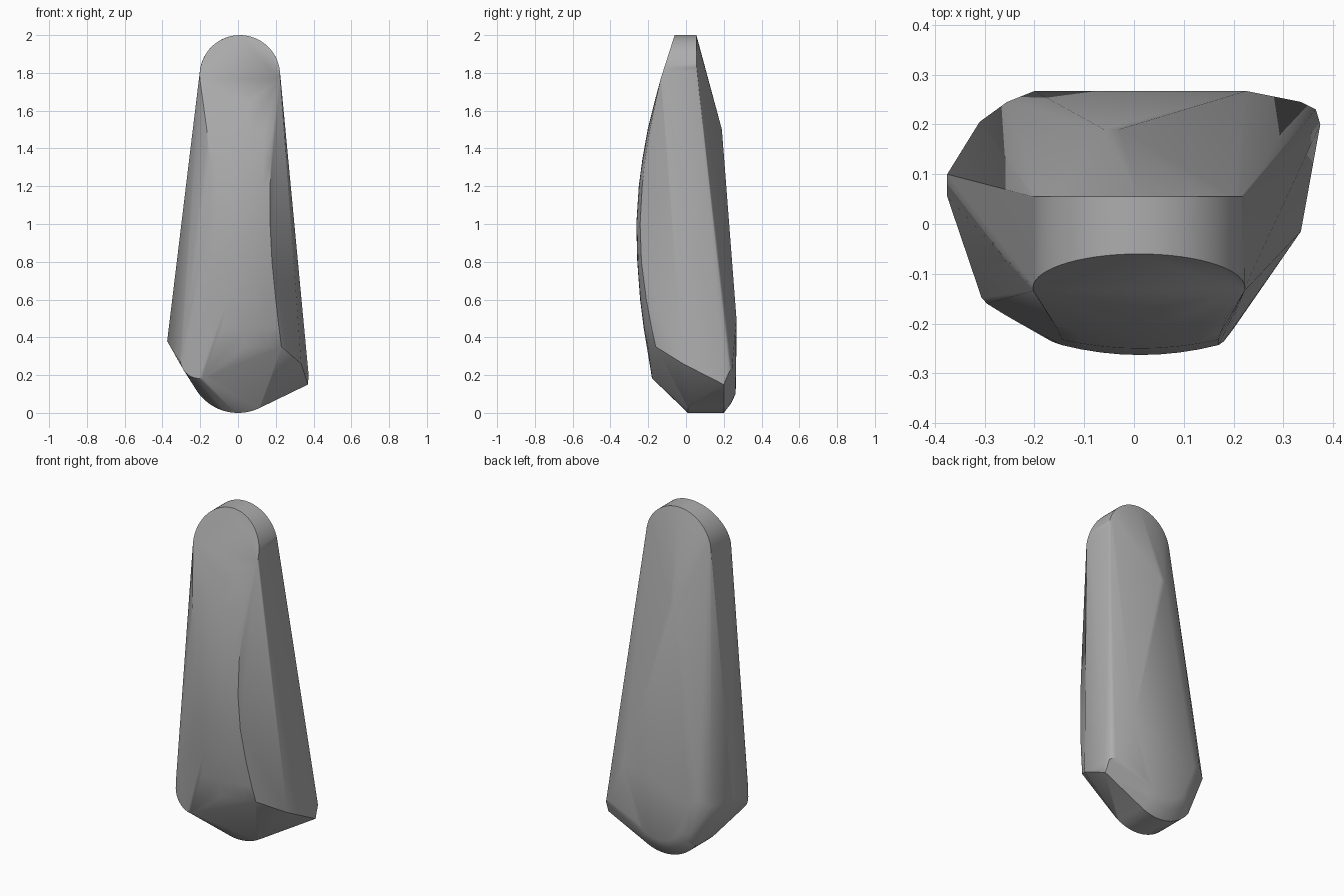
import bpy
import bmesh
from math import sin, cos, radians

cube = bpy.data.objects.get("Cube")
if cube:
    bpy.data.objects.remove(cube, do_unlink=True)

# Single grey stone colour
stone = bpy.data.materials.new("stone grey")
stone.use_nodes = True
grey = (0.42, 0.42, 0.42, 1)
stone.diffuse_color = grey
stone.node_tree.nodes["Principled BSDF"].inputs["Base Color"].default_value = grey


def arc(cx, cz, radius, start, end, depth, steps):
    """Upright arc; depth gives y from the x and z of each point."""
    points = []
    for i in range(steps + 1):
        a = radians(start + (end - start) * i / steps)
        x, z = cx + radius * cos(a), cz + radius * sin(a)
        points.append((x, depth(x, z), z))
    return points


points = []

# Rounded top: sloping front rim and flat back rim
points += arc(0.01, 1.787, 0.213, -5, 185, lambda x, z: -0.06 - (2 - z) * 0.32, 32)
points += arc(0.01, 1.787, 0.213, 0, 180, lambda x, z: 0.055, 32)

# Bulging front: height, left x, right x, middle y, edge y
rows = [
    (1.65, -0.182, 0.2, -0.166, -0.16),
    (1.5, -0.165, 0.183, -0.203, -0.192),
    (1.35, -0.152, 0.175, -0.23, -0.216),
    (1.2, -0.145, 0.17, -0.25, -0.232),
    (1.0, -0.145, 0.17, -0.263, -0.243),
    (0.8, -0.165, 0.18, -0.258, -0.236),
    (0.6, -0.21, 0.2, -0.243, -0.21),
    (0.45, -0.26, 0.217, -0.224, -0.182),
    (0.35, -0.295, 0.23, -0.205, -0.16),
]
for z, x0, x1, mid, edge in rows:
    for i in range(9):
        t = i / 4 - 1
        points.append(((x0 + x1) / 2 + t * (x1 - x0) / 2, mid + (edge - mid) * t * t, z))

# Rounded lower corner of the front
points += arc(-0.203, 0.285, 0.103, 170, 300,
              lambda x, z: -0.18 + max(0, -0.2 - x) * 0.3, 12)

# Rounded foot: front rim, back rim and its bevel
points += arc(0, 0.262, 0.262, 215, 300, lambda x, z: 0.01, 18)
points += arc(0, 0.262, 0.262, 215, 300, lambda x, z: 0.2, 18)
points += arc(0, 0.262, 0.21, 205, 310, lambda x, z: 0.24, 14)
points += arc(0, 0.262, 0.16, 190, 330, lambda x, z: 0.263, 12)

# Side corners and back ridges
points += [
    (-0.375, 0.055, 0.38), (-0.375, 0.1, 0.38),
    (-0.31, 0.205, 0.36), (-0.255, 0.245, 0.4), (-0.2, 0.267, 0.36),
    (0.37, 0.2, 0.15), (0.374, 0.2, 0.2), (0.365, 0.23, 0.22),
    (0.335, 0.245, 0.24), (0.335, -0.015, 0.26),
    (0.225, 0.267, 0.5), (-0.06, 0.19, 1.5), (-0.03, 0.19, 1.5),
]

# Wrap the outlines in one closed skin
bm = bmesh.new()
for p in points:
    bm.verts.new(p)
bmesh.ops.remove_doubles(bm, verts=bm.verts[:], dist=0.001)
bmesh.ops.convex_hull(bm, input=bm.verts[:])
loose = [v for v in bm.verts if not v.link_faces]
bmesh.ops.delete(bm, geom=loose, context='VERTS')
bmesh.ops.recalc_face_normals(bm, faces=bm.faces[:])

# Stand it on the ground
low = min(v.co.z for v in bm.verts)
bmesh.ops.translate(bm, verts=bm.verts[:], vec=(0, 0, -low))

mesh = bpy.data.meshes.new("stone_body")
bm.to_mesh(mesh)
bm.free()
mesh.materials.append(stone)
body = bpy.data.objects.new("stone_body", mesh)
bpy.context.collection.objects.link(body)

bpy.ops.object.select_all(action='DESELECT')
body.select_set(True)
bpy.context.view_layer.objects.active = body
bpy.ops.object.shade_smooth_by_angle(angle=radians(30))
